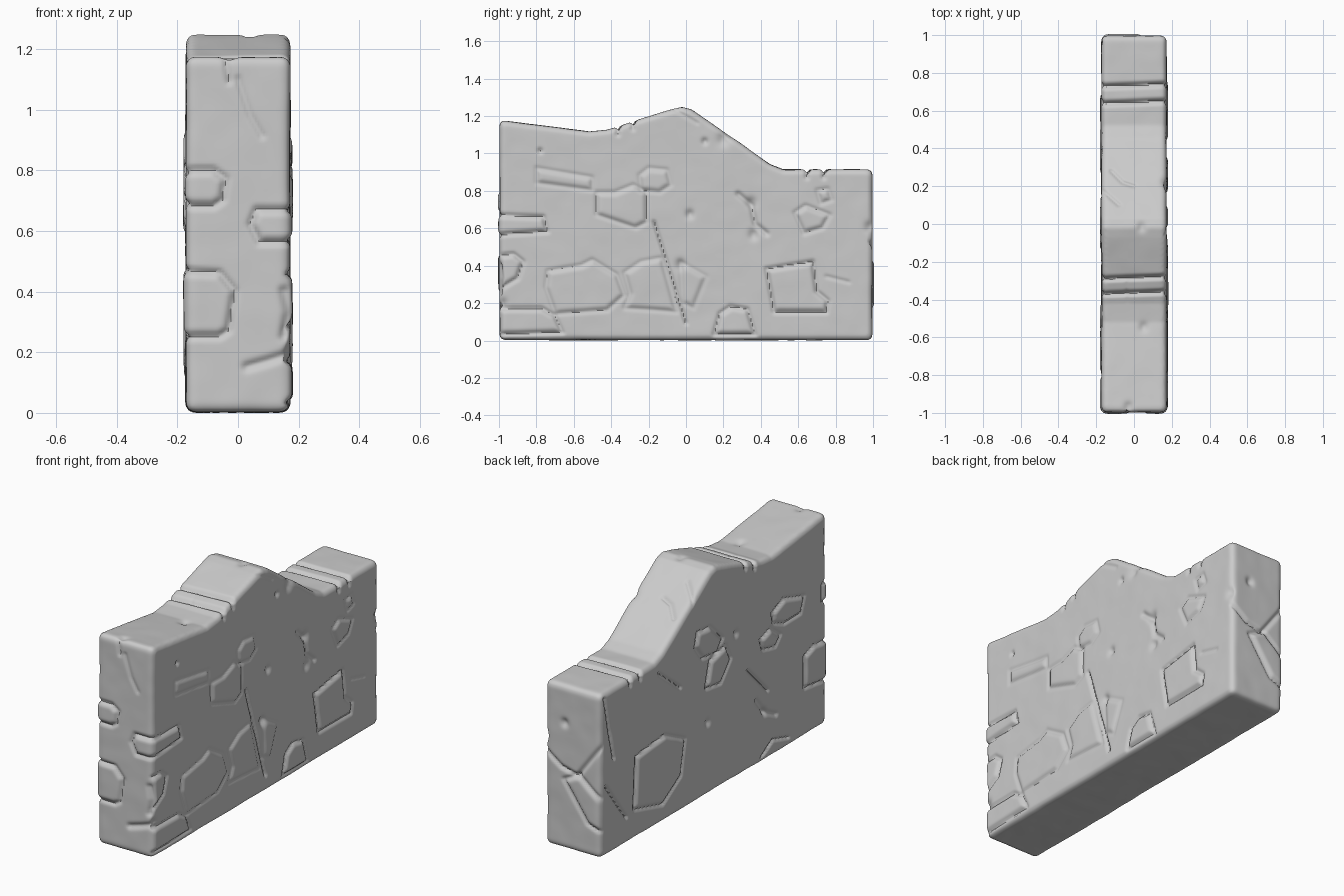
import bpy, bmesh, math
from mathutils import Vector, noise

if "Cube" in bpy.data.objects:
    bpy.data.objects.remove(bpy.data.objects["Cube"])

# Each face of the block: outward axis and the two coordinates used to draw on it
FACES = {
    "right": (Vector((1, 0, 0)), 1, 2), "left": (Vector((-1, 0, 0)), 1, 2),
    "front": (Vector((0, -1, 0)), 0, 2), "back": (Vector((0, 1, 0)), 0, 2),
    "top": (Vector((0, 0, 1)), 0, 1),
}
marks = {f: [] for f in FACES}


def add(face, kind, pts, width, depth):
    us, vs = [p[0] for p in pts], [p[1] for p in pts]
    m = 3 * width
    box = (min(us) - m, max(us) + m, min(vs) - m, max(vs) + m)
    marks[face].append((kind, pts, width, depth, box))


def stone(face, *pts, groove=0.011):
    add(face, "stone", pts, 0.010, groove)


def crack(face, *pts, width=0.009, depth=0.014):
    add(face, "crack", pts, width, depth)


def dent(face, u, v, r=0.02, depth=0.015):
    add(face, "crack", [(u, v), (u + 0.001, v + r * 0.3)], r, depth)


def seg_dist(u, v, a, b):
    dx, dy = b[0] - a[0], b[1] - a[1]
    t = max(0, min(1, ((u - a[0]) * dx + (v - a[1]) * dy) / (dx * dx + dy * dy)))
    return math.hypot(u - a[0] - t * dx, v - a[1] - t * dy)


def height(mark, u, v):
    kind, pts, width, depth, box = mark
    if not (box[0] < u < box[1] and box[2] < v < box[3]):
        return 0.0
    segs = list(zip(pts, pts[1:]))
    if kind == "stone":
        segs.append((pts[-1], pts[0]))
    d = min(seg_dist(u, v, a, b) for a, b in segs)
    h = -depth * math.exp(-(d / width) ** 2)
    if kind == "stone":
        inside = False
        for a, b in segs:
            if (a[1] > v) != (b[1] > v) and u < a[0] + (v - a[1]) * (b[0] - a[0]) / (b[1] - a[1]):
                inside = not inside
        if inside:
            t = min(1, d / 0.03)
            h += 0.007 * t * t * (3 - 2 * t)
    return h


# Stones, cracks and chips on the right side (y, z)
stone("right", (-.74, .37), (-.56, .40), (-.5, .43), (-.37, .35), (-.33, .24), (-.42, .16), (-.7, .14), (-.75, .28), groove=.007)
stone("right", (-.33, .36), (-.24, .42), (-.13, .44), (-.05, .15), (-.17, .16), (-.33, .17), (-.30, .25), groove=.006)
stone("right", (-.03, .42), (.11, .34), (.04, .17), (-.02, .2), groove=.004)
stone("right", (-.48, .79), (-.38, .79), (-.28, .83), (-.21, .79), (-.21, .63), (-.27, .60), (-.48, .67), groove=.007)
stone("right", (-.25, .88), (-.2, .92), (-.1, .91), (-.08, .83), (-.14, .79), (-.24, .80), groove=.006)
stone("right", (-.8, .92), (-.5, .87), (-.5, .80), (-.8, .84), groove=.006)
stone("right", (-1.05, .67), (-.76, .66), (-.74, .58), (-1.05, .56))
stone("right", (-1.05, .45), (-.92, .46), (-.87, .42), (-.9, .33), (-1.0, .27))
stone("right", (-1.05, .17), (-.77, .17), (-.7, .13), (-.66, .04), (-1.05, .03))
stone("right", (.15, .03), (.18, .14), (.24, .18), (.33, .165), (.37, .03))
stone("right", (.43, .38), (.68, .42), (.70, .26), (.76, .21), (.75, .15), (.47, .15))
stone("right", (.70, .80), (.76, .81), (.78, .75), (.72, .73), groove=.007)
stone("right", (.58, .68), (.64, .72), (.77, .67), (.73, .60), (.63, .57), groove=.008)
crack("right", (-.17, .63), (-.11, .44), (0, .09))
crack("right", (.28, .78), (.35, .72), (.37, .62), (.43, .57), width=.014)
crack("right", (.75, .34), (.87, .31), depth=.007)
crack("right", (-.06, 1.23), (.06, 1.16), depth=.006)
for y, z, r in [(-.03, .4, .025), (.35, .73, .025), (.36, .56, .025), (.2, 1.07, .03), (.98, .6, .025),
                (-.78, 1.01, .012), (.02, .67, .02), (.1, 1.06, .015), (-.98, .19, .025)]:
    dent("right", y, z, r)

# Left side (y, z)
stone("left", (.68, .455), (.43, .48), (.25, .39), (.29, .2), (.45, .10), (.70, .165))
stone("left", (.14, .94), (.03, .93), (-.08, .825), (-.03, .76), (.10, .78), (.16, .86))
stone("left", (.03, .74), (-.11, .775), (-.15, .685), (-.06, .58), (.07, .60))
stone("left", (-.52, .795), (-.62, .84), (-.8, .787), (-.77, .70), (-.62, .70), (-.53, .735))
stone("left", (-.41, .69), (-.5, .72), (-.59, .65), (-.545, .60), (-.43, .625))
stone("left", (-.8, .45), (-.88, .48), (-1.05, .46), (-1.05, .24), (-.8, .27))
stone("left", (-.96, .79), (-1.05, .8), (-1.05, .68), (-.96, .69))
crack("left", (-.3, .56), (-.48, .38))
crack("left", (-.38, .36), (-.45, .27), (-.55, .22), width=.014)
crack("left", (.96, .88), (.88, .52))
crack("left", (.95, .39), (.77, .15))
crack("left", (.48, .84), (.29, .69))
crack("left", (-.42, .03), (-.52, .09), (-.66, .05))
for y, z in [(-.45, .27), (.05, .4), (-.2, .8)]:
    dent("left", y, z)

# Front end (x, z)
stone("front", (-.22, .80), (-.08, .80), (-.04, .77), (-.05, .70), (-.08, .68), (-.22, .68))
stone("front", (-.22, .47), (-.06, .46), (-.01, .40), (-.03, .27), (-.06, .25), (-.22, .25))
stone("front", (.22, .67), (.06, .67), (.04, .62), (.07, .56), (.22, .56))
crack("front", (0, 1.1), (.04, .98), (.08, .91), depth=.008)
crack("front", (-.04, 1.16), (-.03, 1.09), depth=.01)
crack("front", (.03, .15), (.1, .17), (.19, .2), width=.014)
crack("front", (.15, .4), (.165, .33), (.15, .25), width=.014)

# Back end (x, z)
crack("back", (.2, .55), (.07, .455), (-.03, .43), (-.2, .66), width=.011)
stone("back", (.055, .39), (-.04, .44), (-.22, .29), (-.22, .13), (-.09, .18))
dent("back", .05, .7)

# Top (x, y), with paired grooves that run a little down both sides
for y, z in [(.645, .91), (.735, .91), (-.285, 1.17), (-.365, 1.14)]:
    crack("top", (-.25, y - .01), (.25, y + .01), width=.012, depth=.022)
    for side in ("left", "right"):
        crack(side, (y, z + .06), (y, z - .04), width=.012, depth=.012)
crack("top", (-.12, .28), (-.06, .22), (0, .2))
crack("top", (-.17, .18), (-.08, .10))
for x, y in [(.05, -.55), (.04, -.02), (.16, .22), (-.03, -.97)]:
    dent("top", x, y, .022, .012)

# Block: extruded side profile with rounded edges
profile = [(-.997, 0), (.997, 0), (.997, .912), (.52, .912), (.45, .94), (.03, 1.232), (-.02, 1.246),
           (-.07, 1.234), (-.26, 1.178), (-.42, 1.125), (-.52, 1.115), (-.997, 1.176)]
bm = bmesh.new()
base = bm.faces.new([bm.verts.new((-.172, y, z)) for y, z in profile])
ext = bmesh.ops.extrude_face_region(bm, geom=[base])
bmesh.ops.translate(bm, vec=(.344, 0, 0), verts=[g for g in ext["geom"] if isinstance(g, bmesh.types.BMVert)])
bmesh.ops.recalc_face_normals(bm, faces=bm.faces[:])
sharp = [e for e in bm.edges if e.calc_face_angle() > math.radians(50)]
bmesh.ops.bevel(bm, geom=sharp, offset=.03, segments=4, profile=.5, affect="EDGES")
mesh = bpy.data.meshes.new("stone_wall")
bm.to_mesh(mesh)
bm.free()
wall = bpy.data.objects.new("stone_wall", mesh)
bpy.context.collection.objects.link(wall)

# Even dense surface for the carving
remesh = wall.modifiers.new("remesh", "REMESH")
remesh.mode = "VOXEL"
remesh.voxel_size = .009
smooth = wall.modifiers.new("smooth", "SMOOTH")
smooth.iterations = 3
dense = bpy.data.meshes.new_from_object(wall.evaluated_get(bpy.context.evaluated_depsgraph_get()))
wall.modifiers.clear()
wall.data = dense

# Carve the marks and add slight unevenness
normals = [v.normal.copy() for v in dense.vertices]
for v, n in zip(dense.vertices, normals):
    co = v.co.copy()
    move = n * (.003 * noise.noise(co * 4) + .0015 * noise.noise(co * 11))
    for face, (axis, i, j) in FACES.items():
        w = n.dot(axis)
        if w > .15:
            move += axis * (w * sum(height(m, co[i], co[j]) for m in marks[face]))
    v.co = co + move
low = min(v.co.z for v in dense.vertices)
for v in dense.vertices:
    v.co.z -= low

bpy.context.view_layer.objects.active = wall
wall.select_set(True)
bpy.ops.object.shade_smooth_by_angle(angle=math.radians(50))
